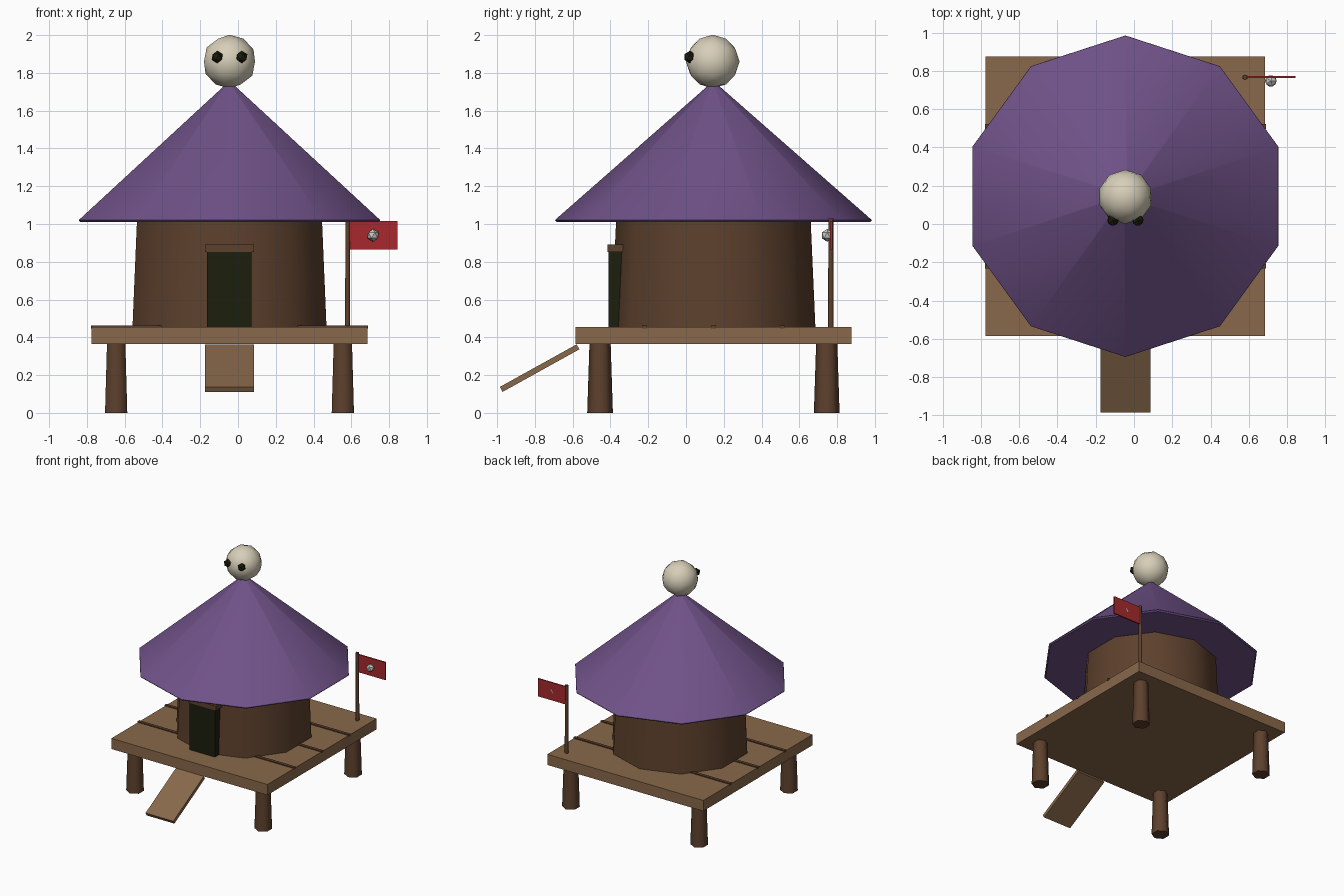
import bpy, math

if "Cube" in bpy.data.objects:
    bpy.data.objects.remove(bpy.data.objects["Cube"])

CX, CY = -0.045, 0.145      # hut axis
DECK = 0.455                # deck top height


def material(name, rgb):
    m = bpy.data.materials.new(name)
    m.use_nodes = True
    m.diffuse_color = (*rgb, 1)
    bsdf = next(n for n in m.node_tree.nodes if n.type == 'BSDF_PRINCIPLED')
    bsdf.inputs["Base Color"].default_value = (*rgb, 1)
    bsdf.inputs["Roughness"].default_value = 0.9
    return m


dark_wood = material("dark wood", (0.11, 0.052, 0.026))
plank_wood = material("plank wood", (0.25, 0.14, 0.07))
purple = material("purple thatch", (0.16, 0.084, 0.245))
bone = material("bone", (0.68, 0.62, 0.48))
black = material("near black", (0.012, 0.013, 0.004))
red = material("red cloth", (0.38, 0.022, 0.026))
grey = material("pale grey", (0.6, 0.59, 0.56))


def finish(name, mat, smooth=None):
    ob = bpy.context.object
    ob.name = name
    ob.data.materials.append(mat)
    if smooth:
        bpy.ops.object.shade_smooth_by_angle(angle=math.radians(smooth))
    return ob


def box(name, mat, center, size, tilt=0):
    bpy.ops.mesh.primitive_cube_add(size=1, location=center)
    ob = finish(name, mat)
    ob.scale = size
    ob.rotation_euler.x = tilt
    return ob


def cone(name, mat, sides, r1, r2, x, y, z1, z2, smooth):
    bpy.ops.mesh.primitive_cone_add(vertices=sides, radius1=r1, radius2=r2,
                                    depth=z2 - z1, location=(x, y, (z1 + z2) / 2))
    return finish(name, mat, smooth)


def ball(name, mat, center, r, detail, smooth=None):
    bpy.ops.mesh.primitive_ico_sphere_add(subdivisions=detail, radius=r, location=center)
    return finish(name, mat, smooth)


# Raised deck with dark plank seams
box("deck", plank_wood, (CX, CY, 0.41), (1.46, 1.46, 0.09))
for i in (-1, 0, 1):
    box("plank_seam", dark_wood, (CX, CY + i * 0.365, DECK), (1.468, 0.025, 0.016))

# Tapered stilts
for sx in (-1, 1):
    for sy in (-1, 1):
        cone("stilt", dark_wood, 6, 0.068, 0.056, CX + sx * 0.6, CY + sy * 0.6, 0, 0.37, 65)

# Ramp
box("ramp", plank_wood, (CX, -0.775, 0.237), (0.26, 0.465, 0.03), math.radians(29))

# Round wall, door and lintel
cone("wall", dark_wood, 10, 0.54, 0.515, CX, CY, DECK, 1.02, 40)
box("door", black, (CX - 0.002, -0.36, 0.655), (0.235, 0.1, 0.4))
box("lintel", dark_wood, (CX, -0.365, 0.872), (0.26, 0.1, 0.038))

# Ten-sided roof with a thin chamfered rim
cone("roof", purple, 10, 0.84, 0.02, CX, CY, 1.02, 1.74, 40)
cone("roof_rim", purple, 10, 0.83, 0.84, CX, CY, 1.01, 1.021, 40)

# Skull finial with eyes
ball("skull", bone, (CX, CY - 0.003, 1.86), 0.142, 2, 40)
for s in (-1, 1):
    ball("eye", black, (CX + s * 0.065, 0.02, 1.884), 0.033, 1)

# Flag on a pole
cone("flag_pole", dark_wood, 6, 0.015, 0.013, 0.58, 0.767, DECK, 1.028, 65)
box("flag", red, (0.717, 0.769, 0.94), (0.256, 0.011, 0.15))
ball("flag_emblem", grey, (0.715, 0.748, 0.94), 0.034, 1)
